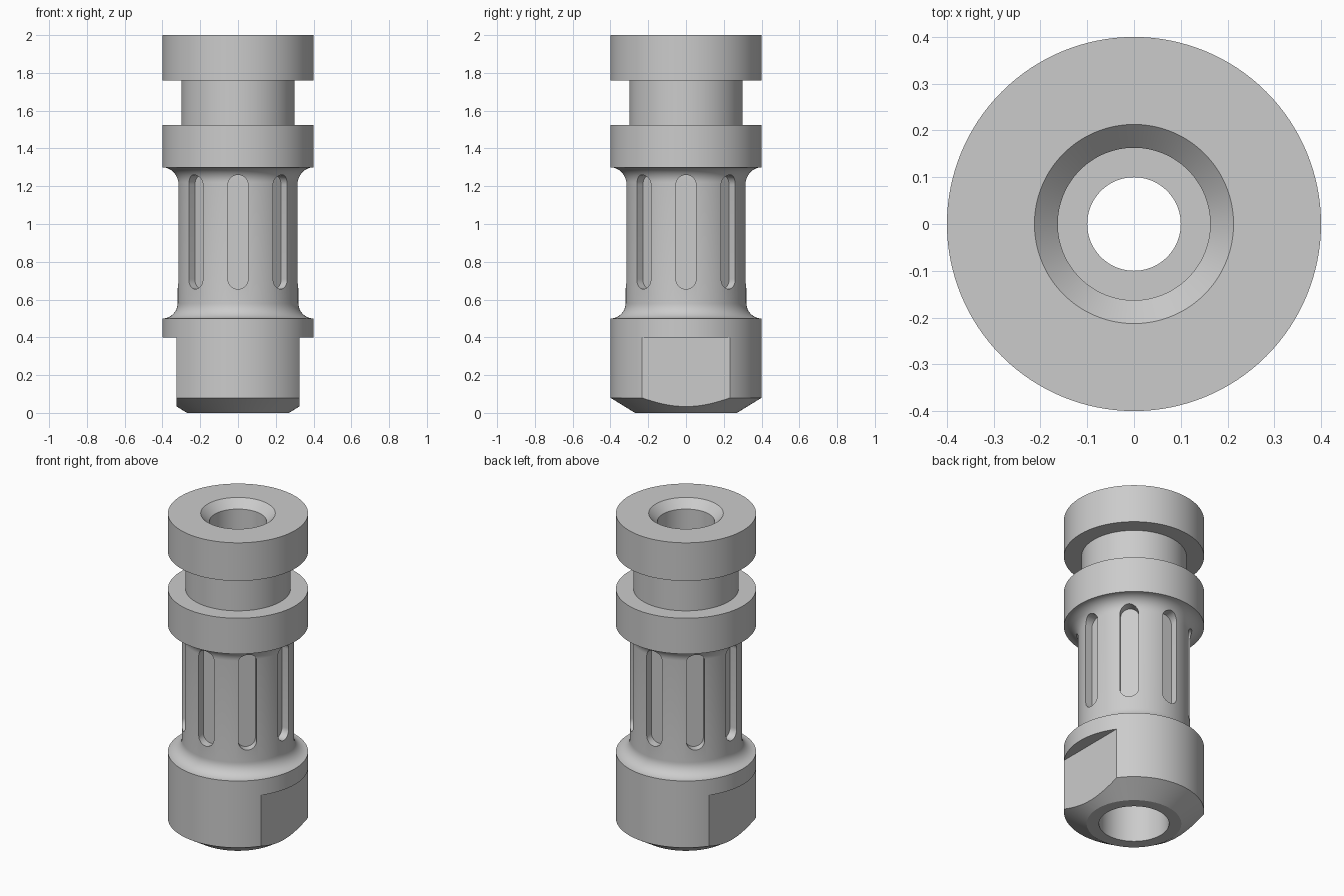
import bpy, bmesh
from math import sin, cos, pi, radians
from mathutils import Matrix, Vector

cube = bpy.data.objects.get("Cube")
if cube:
    bpy.data.objects.remove(cube, do_unlink=True)

RADIUS, WAIST, FILLET = 0.4, 0.32, 0.08

steel = bpy.data.materials.new("plain grey")
steel.use_nodes = True
grey = (0.6, 0.6, 0.6, 1)
steel.diffuse_color = grey
steel.node_tree.nodes["Principled BSDF"].inputs["Base Color"].default_value = grey


def make_object(name, bm):
    bmesh.ops.recalc_face_normals(bm, faces=bm.faces)
    mesh = bpy.data.meshes.new(name)
    bm.to_mesh(mesh)
    bm.free()
    mesh.materials.append(steel)
    obj = bpy.data.objects.new(name, mesh)
    bpy.context.collection.objects.link(obj)
    return obj


def lathe(name, profile, steps=128):
    bm = bmesh.new()
    verts = [bm.verts.new((r, 0, z)) for r, z in profile]
    edges = [bm.edges.new((v, verts[i - 1])) for i, v in enumerate(verts)]
    bmesh.ops.spin(bm, geom=verts + edges, cent=(0, 0, 0), axis=(0, 0, 1),
                   angle=2 * pi, steps=steps, use_merge=False)
    bmesh.ops.remove_doubles(bm, verts=bm.verts, dist=1e-5)
    return make_object(name, bm)


def fillet(z, start, end, n=10):
    """Concave quarter round between the waist and a collar."""
    angles = [radians(start + (end - start) * i / n) for i in range(n + 1)]
    return [(RADIUS + FILLET * cos(a), z + FILLET * sin(a)) for a in angles]


# Outer silhouette from bottom to top, then the stepped bore back down
outside = [(0.27, 0), (RADIUS, 0.08), (RADIUS, 0.5)]
outside += fillet(0.58, 270, 180) + fillet(1.22, 180, 90)
outside += [(RADIUS, 1.3), (RADIUS, 1.525), (0.3, 1.525), (0.3, 1.76),
            (RADIUS, 1.76), (RADIUS, 2)]
bore = [(0.213, 2), (0.163, 1.95), (0.163, 1.6), (0.1, 1.6), (0.1, 0.6), (0.2, 0.6), (0.2, 0)]
# drop consecutive repeats where the fillets meet the collars
profile = [p for i, p in enumerate(outside + bore)
           if i == 0 or (Vector(p) - Vector((outside + bore)[i - 1])).length > 1e-4]
body = lathe("sleeve_body", profile)

# Ring of eight round-ended slots
bm = bmesh.new()
HALF, LOW, HIGH, FLOOR = 0.053, 0.655, 1.26, 0.27
for k in range(8):
    outline = []
    for z, start in ((HIGH - HALF, 0), (LOW + HALF, pi)):
        for i in range(17):
            a = start + pi * i / 16
            outline.append(bm.verts.new((FLOOR, HALF * cos(a), z + HALF * sin(a))))
    face = bm.faces.new(outline)
    top = bmesh.ops.extrude_face_region(bm, geom=[face])["geom"]
    moved = [v for v in top if isinstance(v, bmesh.types.BMVert)]
    bmesh.ops.translate(bm, verts=moved, vec=(0.2, 0, 0))
    bmesh.ops.rotate(bm, verts=outline + moved, cent=(0, 0, 0),
                     matrix=Matrix.Rotation(k * pi / 4, 3, "Z"))
slots = make_object("slot_cutter", bm)

# Two wrench flats on the sides of the base
bm = bmesh.new()
for side in (-1, 1):
    place = Matrix.Translation((side * 0.525, 0, 0.15)) @ Matrix.Diagonal((0.4, 1, 0.5, 1))
    bmesh.ops.create_cube(bm, size=1, matrix=place)
flats = make_object("flat_cutter", bm)

# Cut slots and flats, then remove the cutters
bpy.context.view_layer.objects.active = body
for cutter in (slots, flats):
    mod = body.modifiers.new(cutter.name, "BOOLEAN")
    mod.operation, mod.solver, mod.object = "DIFFERENCE", "EXACT", cutter
    bpy.ops.object.modifier_apply(modifier=mod.name)
    bpy.data.objects.remove(cutter, do_unlink=True)

# Smooth round surfaces, crisp edges
bpy.ops.object.select_all(action="DESELECT")
body.select_set(True)
bpy.ops.object.shade_smooth_by_angle(angle=radians(25))
